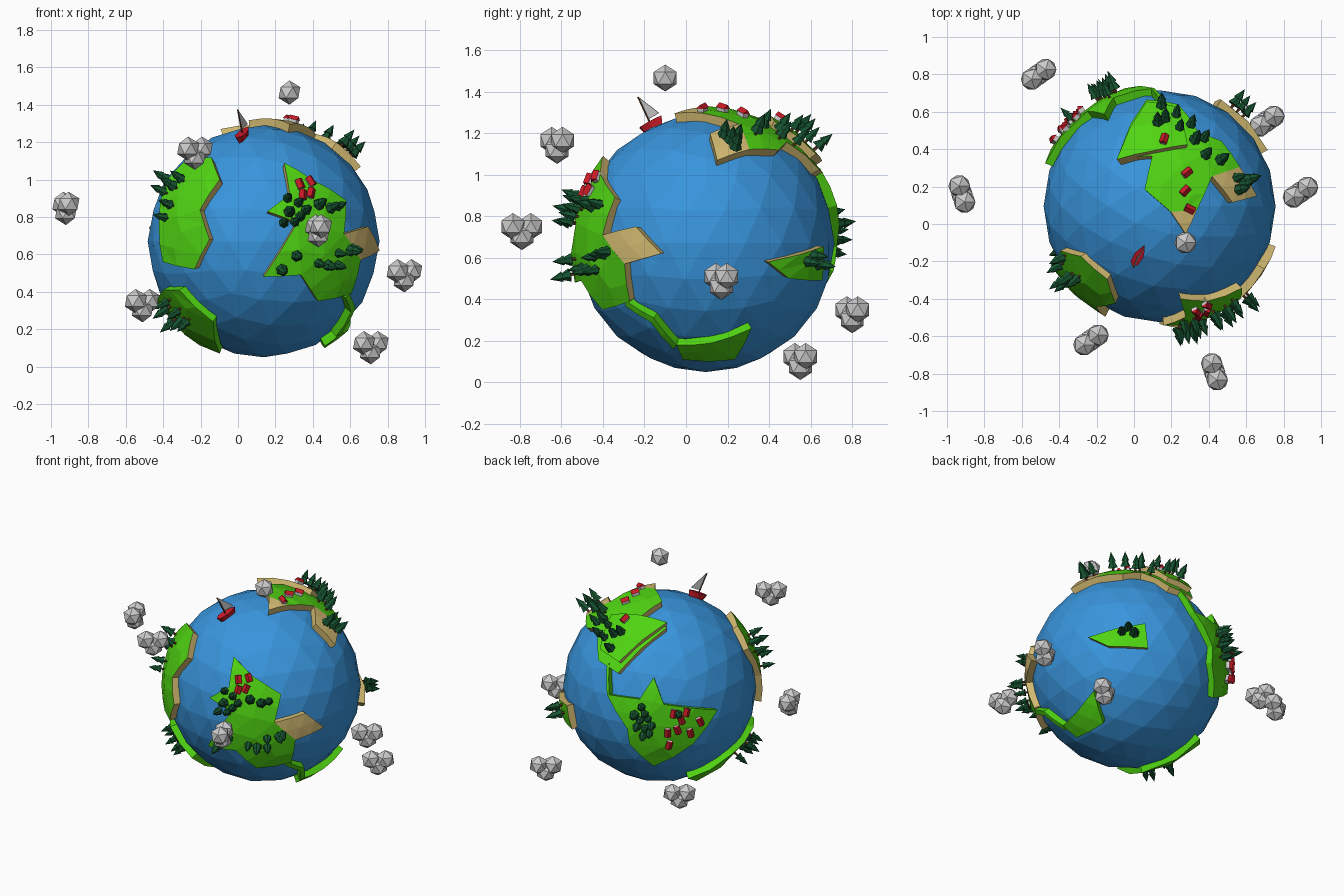
import bpy, bmesh, math, random
from mathutils import Vector, Matrix

if "Cube" in bpy.data.objects:
    bpy.data.objects.remove(bpy.data.objects["Cube"])

random.seed(4)
CENTRE = Vector((0.137, 0.095, 0.67))
SEA, LAND, TERRACE, FLOOR = 0.62, 0.658, 0.69, 0.59


def material(name, rgb):
    m = bpy.data.materials.new(name)
    m.diffuse_color = (*rgb, 1)
    m.use_nodes = True
    m.node_tree.nodes["Principled BSDF"].inputs["Base Color"].default_value = m.diffuse_color
    return m


BLUE = material("ocean", (0.04, 0.30, 0.72))
GREEN = material("grass", (0.08, 0.66, 0.006))
SAND = material("sand", (0.66, 0.50, 0.17))
PINE = material("pine", (0.008, 0.09, 0.03))
BARK = material("bark", (0.12, 0.05, 0.02))
RED = material("red", (0.6, 0.01, 0.02))
WHITE = material("plaster", (0.6, 0.6, 0.6))


def make_mesh(name, bm, mats=()):
    me = bpy.data.meshes.new(name)
    bm.to_mesh(me)
    bm.free()
    for m in mats:
        me.materials.append(m)
    return me


def add(name, me, matrix=None):
    ob = bpy.data.objects.new(name, me)
    bpy.context.collection.objects.link(ob)
    if matrix is not None:
        ob.matrix_world = matrix
    return ob


# Sides of the globe: (azimuth, elevation) in degrees, azimuth 0 = front
SIDES = {"front": (0, 0), "right": (90, 0), "top": (0, 90), "back_left": (215, 25)}


def on_globe(side, u, v, r):
    """Unit direction of a point u right, v up of the centre as seen from a side."""
    a, e = (math.radians(t) for t in SIDES[side])
    right = Vector((math.cos(a), math.sin(a), 0))
    flat = Vector((math.sin(a), -math.cos(a), 0))
    up = Vector((0, 0, math.cos(e))) - flat * math.sin(e)
    toward = flat * math.cos(e) + Vector((0, 0, math.sin(e)))
    w = math.sqrt(max(0, r * r - u * u - v * v))
    return (right * u + up * v + toward * w).normalized()


def land(name, parts, top=GREEN, wall=SAND, r=LAND):
    """Raised low-poly patch following an outline drawn on the globe."""
    dirs = [on_globe(s, u, v, r) for s, pts in parts for u, v in pts]
    mid = sum(dirs, Vector()).normalized()
    bm = bmesh.new()
    face = bm.faces.new([bm.verts.new(d / d.dot(mid)) for d in dirs])
    face.normal_update()
    if face.normal.dot(mid) < 0:
        face.normal_flip()
    bmesh.ops.triangulate(bm, faces=[face])
    bmesh.ops.subdivide_edges(bm, edges=bm.edges[:], cuts=1, use_grid_fill=True)
    for v in bm.verts:
        v.co = v.co.normalized() * r
    rim = [e.link_loops[0] for e in bm.edges if e.is_boundary]
    rim = [(l.vert, l.link_loop_next.vert) for l in rim]
    low = {a: bm.verts.new(a.co.normalized() * FLOOR) for a, b in rim}
    for a, b in rim:
        bm.faces.new((b, a, low[a], low[b])).material_index = 1
    add(name, make_mesh(name, bm, (top, wall)), Matrix.Translation(CENTRE))


# Ocean globe
bm = bmesh.new()
bmesh.ops.create_icosphere(bm, subdivisions=3, radius=SEA)
add("ocean_globe", make_mesh("ocean_globe", bm, [BLUE]), Matrix.Translation(CENTRE))

# Continents, islands and beaches
land("front_continent", [("front", [
    (.11, .42), (.26, .33), (.44, .22), (.43, .04), (.52, -.10), (.47, -.28), (.29, -.32),
    (.20, -.18), (0, -.19), (.18, .10), (.02, .16), (.14, .25)])])
land("front_beach", [("front", [(.43, .04), (.56, .08), (.62, -.05), (.52, -.10)])], SAND)
land("left_continent", [("front", [
    (-.42, .43), (-.28, .45), (-.235, .33), (-.34, .17), (-.29, .01), (-.37, -.15),
    (-.54, -.11), (-.56, .09), (-.53, .31)])])
land("lower_left_continent", [
    ("front", [(-.54, -.26), (-.45, -.26), (-.27, -.43), (-.235, -.60)]),
    ("back_left", [(.18, -.60), (.465, -.44)])], wall=GREEN)
land("southern_land", [("right", [
    (-.14, -.49), (.03, -.48), (.22, -.41), (.14, -.56), (-.11, -.56)])], wall=GREEN)
land("southern_isthmus", [("right", [
    (-.38, -.28), (-.25, -.36), (-.14, -.49), (-.155, -.51), (-.265, -.38), (-.39, -.30)])],
    wall=GREEN)
land("top_continent", [("top", [
    (-.23, .25), (-.04, .27), (-.08, .09), (.06, -.03), (.20, -.02), (.28, .16), (.43, .21),
    (.33, .35), (.21, .39), (.10, .545), (-.07, .57)])])
land("top_terrace", [("top", [
    (-.23, .25), (-.02, .30), (.15, .33), (.10, .53), (-.07, .56)])], r=TERRACE)
land("top_beach", [("top", [(.06, -.03), (.14, -.15), (.20, -.02)])], SAND)
land("east_beach", [("top", [(.28, .16), (.39, .02), (.52, .055), (.43, .21)])], SAND)
land("back_continent", [("back_left", [
    (-.04, .05), (.025, -.125), (.37, -.16), (.21, -.38), (-.04, -.52), (-.195, -.38),
    (-.21, -.28), (-.34, -.06), (-.13, -.09)])], wall=GREEN)
land("back_isthmus", [("back_left", [
    (-.34, .14), (-.34, -.06), (-.325, -.06), (-.325, .14)])], wall=GREEN)
land("right_island", [("right", [(.30, -.09), (.57, -.015), (.56, -.18), (.40, -.17)])])


def cone(bm, n, r1, r2, z0, z1, mat):
    res = bmesh.ops.create_cone(bm, cap_ends=True, segments=n, radius1=r1, radius2=r2,
                                depth=z1 - z0, matrix=Matrix.Translation((0, 0, (z0 + z1) / 2)))
    for f in {f for v in res["verts"] for f in v.link_faces}:
        f.material_index = mat


# Pine tree: trunk and two stacked cones
bm = bmesh.new()
cone(bm, 5, .008, .008, -.02, .03, 1)
cone(bm, 6, .031, .008, .022, .075, 0)
cone(bm, 6, .024, 0, .058, .115, 0)
tree_mesh = make_mesh("pine_tree", bm, (PINE, BARK))


def prism(bm, profile, half, mat):
    """Extrude an x-z profile along y."""
    ends = [[bm.verts.new((x, y, z)) for x, z in profile] for y in (-half, half)]
    n = len(profile)
    faces = [ends[0], ends[1][::-1]]
    faces += [[ends[0][i], ends[1][i], ends[1][(i + 1) % n], ends[0][(i + 1) % n]]
              for i in range(n)]
    for f in faces:
        bm.faces.new(f).material_index = mat


# House: plaster body and gabled red roof
bm = bmesh.new()
prism(bm, [(-.016, -.02), (.016, -.02), (.016, .02), (-.016, .02)], .025, 0)
prism(bm, [(-.021, .018), (.021, .018), (0, .038)], .027, 1)
bmesh.ops.recalc_face_normals(bm, faces=bm.faces[:])
house_mesh = make_mesh("house", bm, (WHITE, RED))


def scatter(name, me, side, points, r=LAND, sizes=(1, 1)):
    for u, v in points:
        d = on_globe(side, u, v, r + .03)
        add(name, me, Matrix.Translation(CENTRE + d * (r - .004))
            @ d.to_track_quat("Z", "Y").to_matrix().to_4x4()
            @ Matrix.Rotation(random.uniform(-.4, .4), 4, "Z")
            @ Matrix.Scale(random.uniform(*sizes), 4))


VARY = (.85, 1.12)
scatter("pine_tree", tree_mesh, "front", [
    (.13, .235), (.19, .21), (.23, .17), (.14, .16), (.20, .135), (.11, .10), (.17, .105),
    (.30, .20), (.365, .18), (.405, .19), (.18, -.08), (.10, -.155), (.30, -.12), (.35, -.13),
    (.405, -.13), (.41, -.065), (.47, -.05), (.485, -.04)], sizes=VARY)
scatter("pine_tree", tree_mesh, "front", [
    (-.53, .34), (-.49, .30), (-.45, .34), (-.545, .27), (-.51, .20), (-.54, .13),
    (-.53, -.37), (-.45, -.43), (-.50, -.44), (-.42, -.44), (-.53, -.33), (-.47, -.38)],
    sizes=VARY)
scatter("pine_tree", tree_mesh, "top", [
    (.01, .545), (.03, .475), (.11, .43), (.09, .50), (-.01, .455)], TERRACE, VARY)
scatter("pine_tree", tree_mesh, "top", [
    (.17, .445), (.24, .37), (.25, .28), (.33, .25), (.19, .36),
    (.42, .155), (.455, .12), (.48, .145), (.43, .09)], sizes=VARY)
scatter("pine_tree", tree_mesh, "back_left", [
    (-.12, -.145), (-.10, -.19), (-.165, -.195), (-.08, -.22), (-.13, -.23), (-.055, -.265),
    (-.10, -.28), (-.15, -.27), (-.07, -.315), (-.11, -.33), (.12, -.19)], sizes=VARY)
scatter("pine_tree", tree_mesh, "right", [(.50, -.09), (.55, -.10), (.53, -.06)], sizes=VARY)
scatter("house", house_mesh, "front", [(.20, .315), (.26, .33), (.215, .255), (.26, .265)])
scatter("house", house_mesh, "top", [(.15, .185), (.14, .085), (.165, -.015)])
scatter("house", house_mesh, "top", [(.025, .37)], TERRACE)
scatter("house", house_mesh, "back_left", [
    (.09, -.19), (.175, -.18), (.14, -.23), (.265, -.24), (.115, -.295), (.20, -.315),
    (.05, -.315), (.06, -.395)])

# Sailing boat: local x runs along the hull, z points away from the globe
up = on_globe("top", -.113, -.265, .64)
along = Vector((.5, .87, 0))
along = (along - up * along.dot(up)).normalized()
side = up.cross(along)
boat = Matrix((along, side, up)).transposed().to_4x4()
boat.translation = CENTRE + up * .61
bm = bmesh.new()
deck = [(-.065, 0), (-.045, .022), (.01, .026), (.05, .014), (.075, 0),
        (.05, -.014), (.01, -.026), (-.045, -.022)]
upper = [bm.verts.new((x, y, .042)) for x, y in deck]
lower = [bm.verts.new((x * .75, y * .55, 0)) for x, y in deck]
bm.faces.new(upper)
bm.faces.new(lower)
for i in range(8):
    j = (i + 1) % 8
    bm.faces.new((upper[i], upper[j], lower[j], lower[i]))
bmesh.ops.recalc_face_normals(bm, faces=bm.faces[:])
add("boat_hull", make_mesh("boat_hull", bm, [RED]), boat)
bm = bmesh.new()
cone(bm, 5, .005, .004, .03, .178, 0)
add("boat_mast", make_mesh("boat_mast", bm, [BARK]), boat)
bm = bmesh.new()
prism(bm, [(.005, .058), (.068, .058), (.005, .172)], .002, 0)
bmesh.ops.recalc_face_normals(bm, faces=bm.faces[:])
add("boat_sail", make_mesh("boat_sail", bm), boat)

# Clouds: clusters of icosahedra, plus a single puff at the top
diag, cross = Vector((.037, .026, 0)), Vector((.014, -.043, 0))
CLOUDS = [((-.51, .80, .35), diag), ((.89, .17, .51), diag), ((.71, .55, .125), diag),
          ((-.23, -.62, 1.165), diag), ((-.92, .16, .87), cross), ((.43, -.79, .75), cross),
          ((.275, -.10, 1.465), None)]
for pos, spread in CLOUDS:
    lobes = [Vector()] if spread is None else [spread, -spread, Vector((0, 0, -.048))]
    bm = bmesh.new()
    for lobe in lobes:
        bmesh.ops.create_icosphere(bm, subdivisions=1, radius=.065,
                                   matrix=Matrix.Translation(lobe))
    add("cloud", make_mesh("cloud", bm), Matrix.Translation(pos))
